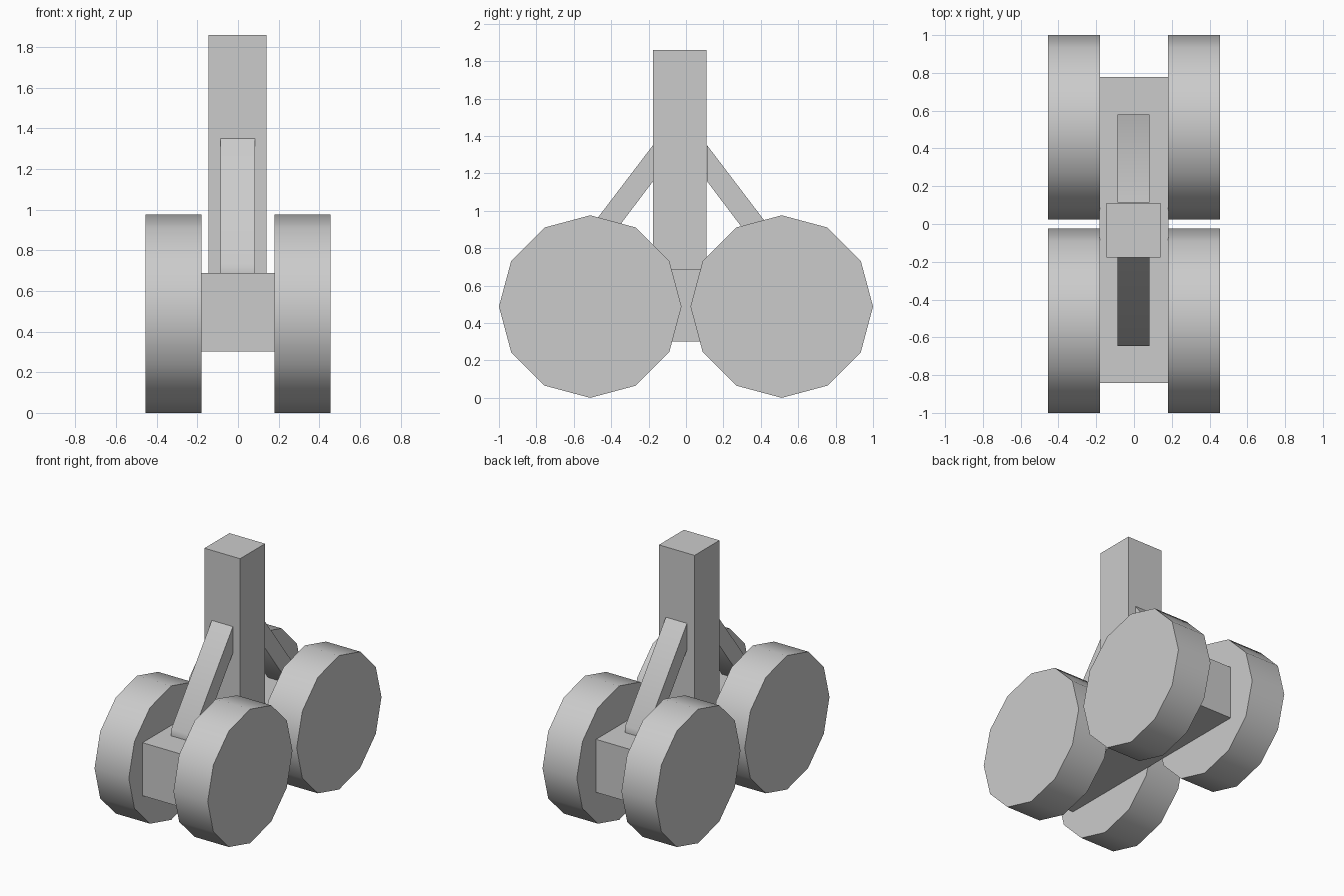
import bpy, math

if "Cube" in bpy.data.objects:
    bpy.data.objects.remove(bpy.data.objects["Cube"])

MID_Y = -0.032  # centre plane of strut, beam and braces


def box(name, x0, x1, y0, y1, z0, z1):
    bpy.ops.mesh.primitive_cube_add(size=1, location=((x0 + x1) / 2, (y0 + y1) / 2, (z0 + z1) / 2))
    ob = bpy.context.object
    ob.name = name
    ob.scale = (x1 - x0, y1 - y0, z1 - z0)
    bpy.ops.object.transform_apply(location=False, rotation=False, scale=True)
    return ob


def smooth(ob, degrees):
    bpy.ops.object.select_all(action='DESELECT')
    ob.select_set(True)
    bpy.context.view_layer.objects.active = ob
    bpy.ops.object.shade_smooth_by_angle(angle=math.radians(degrees))


def brace(name, side):
    # side profile as (distance from centre plane, height)
    profile = [(0.145, 1.35), (0.613, 0.735), (0.613, 0.688), (0.50, 0.688), (0.145, 1.157)]
    n = len(profile)
    verts = [(x, MID_Y + side * d, z) for x in (-0.087, 0.083) for d, z in profile]
    faces = [tuple(range(n)), tuple(reversed(range(n, 2 * n)))]
    faces += [(i, i + n, (i + 1) % n + n, (i + 1) % n) for i in range(n)]
    if side > 0:
        faces = [tuple(reversed(f)) for f in faces]
    mesh = bpy.data.meshes.new(name)
    mesh.from_pydata(verts, [], [f[::-1] for f in faces])
    ob = bpy.data.objects.new(name, mesh)
    bpy.context.collection.objects.link(ob)
    # make normals point outward
    bpy.context.view_layer.objects.active = ob
    bpy.ops.object.mode_set(mode='EDIT')
    bpy.ops.mesh.select_all(action='SELECT')
    bpy.ops.mesh.normals_make_consistent(inside=False)
    bpy.ops.object.mode_set(mode='OBJECT')
    smooth(ob, 45)


# Bogie beam and main strut
box("bogie_beam", -0.182, 0.182, -0.842, 0.778, 0.302, 0.688)
box("main_strut", -0.146, 0.141, -0.177, 0.11, 0.688, 1.86)

# Diagonal braces
brace("front_brace", -1)
brace("rear_brace", 1)

# Four twelve-sided wheels
for y, row in ((-0.512, "front"), (0.512, "rear")):
    for s, side in ((-1, "left"), (1, "right")):
        bpy.ops.mesh.primitive_cylinder_add(vertices=12, radius=0.488, depth=0.276,
                                            location=(s * 0.318, y, 0.488),
                                            rotation=(0, math.pi / 2, 0))
        wheel = bpy.context.object
        wheel.name = f"{row}_{side}_wheel"
        smooth(wheel, 40)
